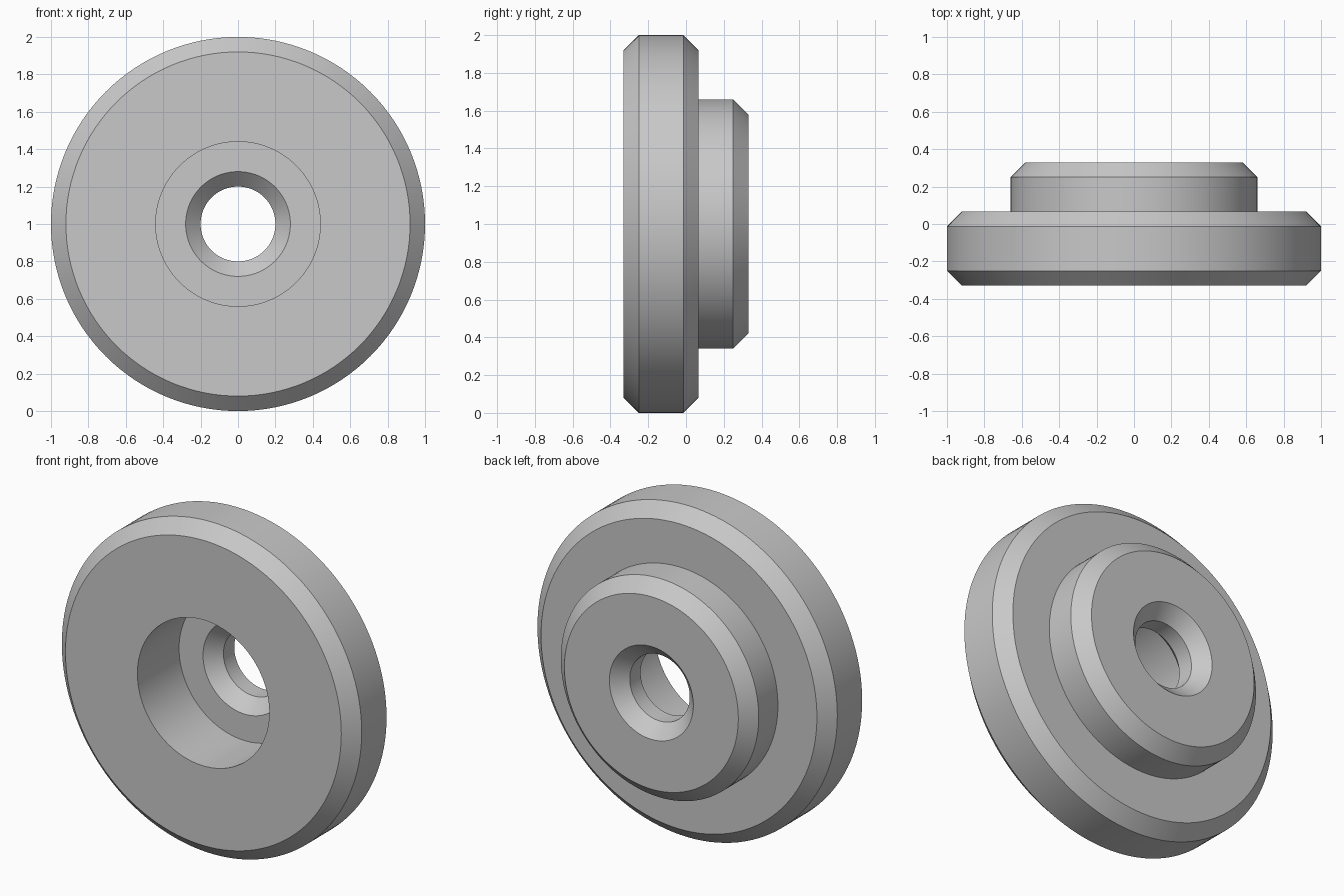
import bpy, bmesh
from math import radians
from mathutils import Matrix, Vector

cube = bpy.data.objects.get("Cube")
if cube:
    bpy.data.objects.remove(cube, do_unlink=True)

# Single grey material
grey = bpy.data.materials.new("plain_grey")
grey.use_nodes = True
colour = (0.58, 0.58, 0.58, 1)
grey.diffuse_color = colour
grey.node_tree.nodes["Principled BSDF"].inputs["Base Color"].default_value = colour

FRONT, STEP, BACK = -0.33, 0.067, 0.33   # depths of the main faces
BEVEL = 0.08
DISC, HUB, RECESS, BORE = 1.0, 0.66, 0.44, 0.20

# Closed cross-section as (radius, depth)
profile = [
    # disc rim with chamfers
    (DISC - BEVEL, FRONT), (DISC, FRONT + BEVEL),
    (DISC, STEP - BEVEL), (DISC - BEVEL, STEP),
    # hub behind it
    (HUB, STEP), (HUB, BACK - BEVEL), (HUB - BEVEL, BACK),
    # through bore, chamfered at both ends
    (BORE + BEVEL, BACK), (BORE, BACK - BEVEL),
    (BORE, STEP + BEVEL), (BORE + BEVEL, STEP),
    # front recess
    (RECESS, STEP), (RECESS, FRONT),
]

# Revolve the cross-section around the front-to-back axis
bm = bmesh.new()
verts = [bm.verts.new((r, y, 0)) for r, y in profile]
edges = [bm.edges.new((v, verts[i - 1])) for i, v in enumerate(verts)]
bmesh.ops.spin(bm, geom=verts + edges, cent=(0, 0, 0), axis=(0, 1, 0),
               angle=radians(360), steps=128, use_merge=True)
bmesh.ops.remove_doubles(bm, verts=bm.verts, dist=0.0001)
bmesh.ops.recalc_face_normals(bm, faces=bm.faces)
bmesh.ops.transform(bm, matrix=Matrix.Translation(Vector((0, 0, DISC))), verts=bm.verts)

mesh = bpy.data.meshes.new("stepped_disc")
bm.to_mesh(mesh)
bm.free()
mesh.materials.append(grey)
disc = bpy.data.objects.new("stepped_disc", mesh)
bpy.context.collection.objects.link(disc)

# Smooth round walls, crisp chamfer edges
bpy.ops.object.select_all(action="DESELECT")
disc.select_set(True)
bpy.context.view_layer.objects.active = disc
bpy.ops.object.shade_smooth_by_angle(angle=radians(30))
